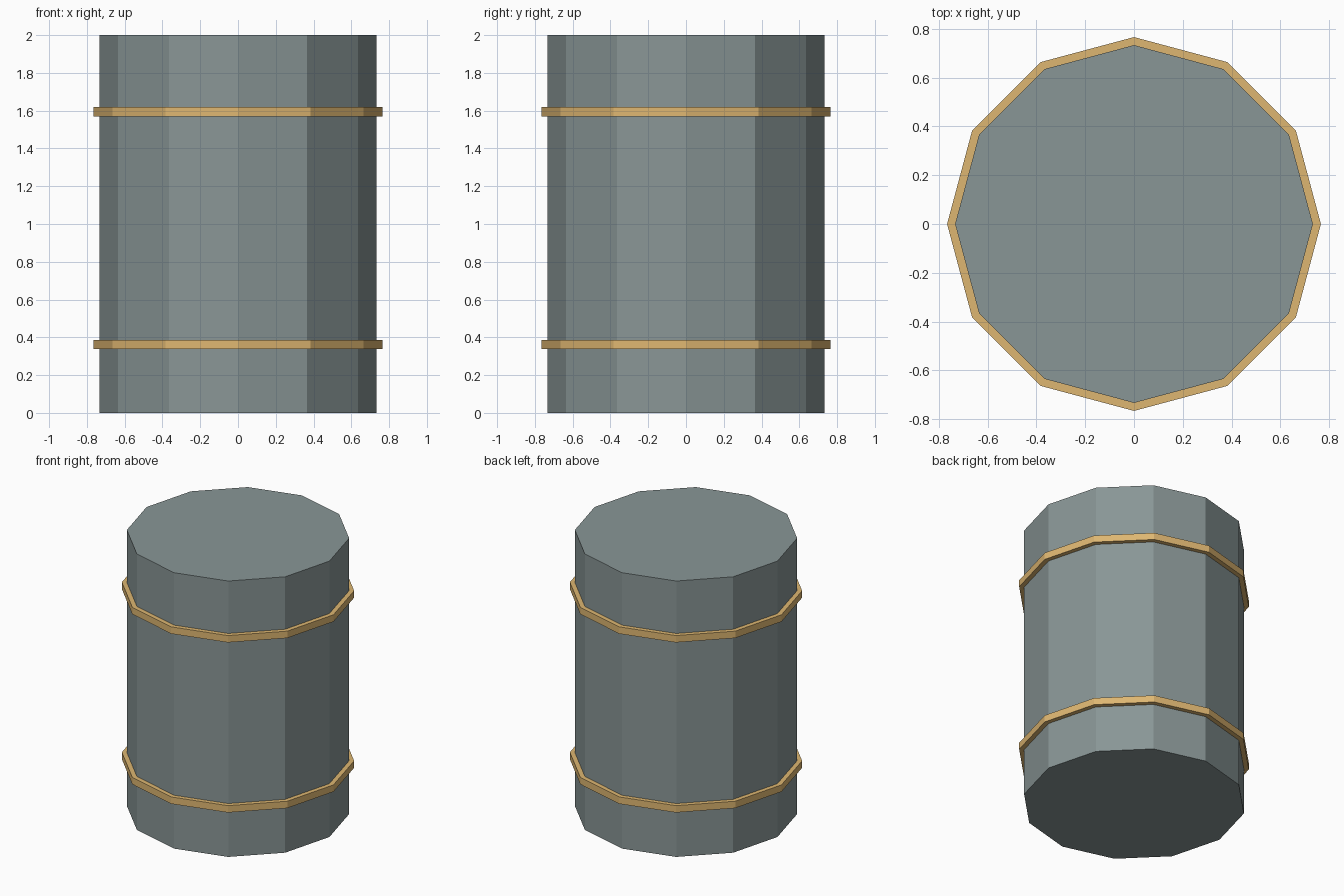
import bpy, bmesh
from math import cos, sin, tau

if "Cube" in bpy.data.objects:
    bpy.data.objects.remove(bpy.data.objects["Cube"])

SIDES = 12


def material(name, color):
    mat = bpy.data.materials.new(name)
    mat.diffuse_color = color
    mat.use_nodes = True
    mat.node_tree.nodes["Principled BSDF"].inputs["Base Color"].default_value = mat.diffuse_color
    return mat


def add_object(name, bm, mat):
    bmesh.ops.recalc_face_normals(bm, faces=bm.faces)
    mesh = bpy.data.meshes.new(name)
    bm.to_mesh(mesh)
    bm.free()
    mesh.materials.append(mat)
    obj = bpy.data.objects.new(name, mesh)
    bpy.context.collection.objects.link(obj)
    return obj


def circle(bm, radius, z):
    return [bm.verts.new((radius * cos(tau * i / SIDES), radius * sin(tau * i / SIDES), z))
            for i in range(SIDES)]


def bridge(bm, a, b):
    for i in range(SIDES):
        j = (i + 1) % SIDES
        bm.faces.new((a[i], a[j], b[j], b[i]))


steel = material("steel", (0.25, 0.305, 0.305, 1))
brass = material("brass", (0.73, 0.47, 0.165, 1))

# Faceted drum body with flat caps
bm = bmesh.new()
bottom, top = circle(bm, 0.733, 0), circle(bm, 0.733, 2)
bridge(bm, bottom, top)
bm.faces.new(bottom)
bm.faces.new(top)
add_object("drum_body", bm, steel)

# Two square-section hoops, seated slightly into the body
for name, z in (("lower_hoop", 0.362), ("upper_hoop", 1.595)):
    bm = bmesh.new()
    section = ((0.725, -0.025), (0.766, -0.025), (0.766, 0.025), (0.725, 0.025))
    rings = [circle(bm, r, z + dz) for r, dz in section]
    for k in range(4):
        bridge(bm, rings[k], rings[(k + 1) % 4])
    add_object(name, bm, brass)
